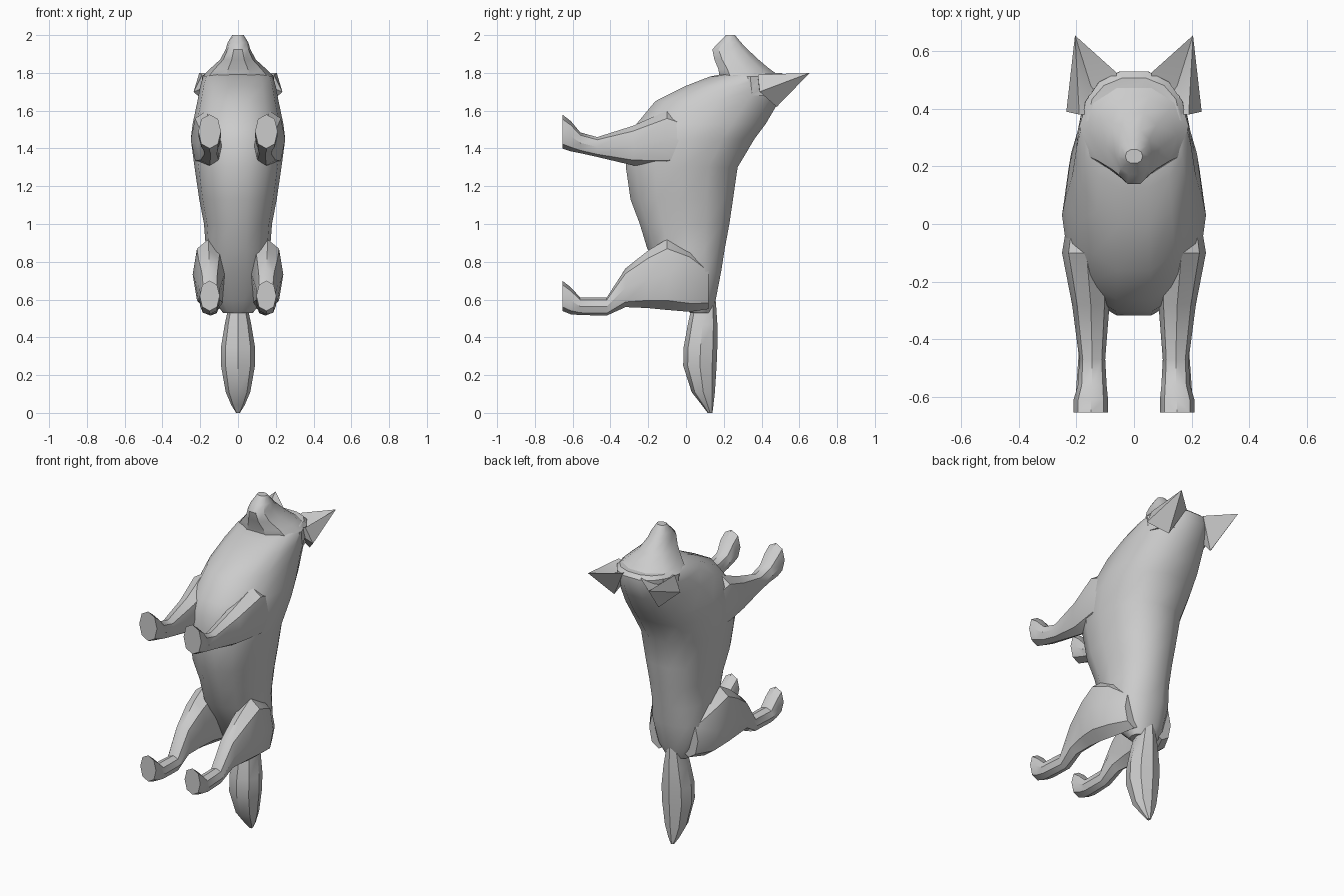
import bpy
import bmesh
from math import sin, cos, pi, radians, copysign

cube = bpy.data.objects.get("Cube")
if cube:
    bpy.data.objects.remove(cube, do_unlink=True)

# Single fur colour
fur = bpy.data.materials.new("grey fur")
fur.use_nodes = True
fur.diffuse_color = (0.6, 0.6, 0.6, 1)
fur.node_tree.nodes["Principled BSDF"].inputs["Base Color"].default_value = fur.diffuse_color


def finish(name, bm, angle=35):
    """Turn a bmesh into a smooth-shaded object with crisp edges kept."""
    bmesh.ops.recalc_face_normals(bm, faces=bm.faces)
    mesh = bpy.data.meshes.new(name)
    bm.to_mesh(mesh)
    bm.free()
    obj = bpy.data.objects.new(name, mesh)
    bpy.context.collection.objects.link(obj)
    mesh.materials.append(fur)
    bpy.ops.object.select_all(action='DESELECT')
    obj.select_set(True)
    bpy.context.view_layer.objects.active = obj
    bpy.ops.object.shade_smooth_by_angle(angle=radians(angle))
    return obj


def soft(value, power):
    return copysign(abs(value) ** power, value)


def loft(name, sections, axis='Z', sides=12, side=1, power=0.9, angle=35):
    """Skin oval sections: (position, low, high, centre x, half width)."""
    bm = bmesh.new()
    rings = []
    for pos, low, high, cx, half in sections:
        ring = []
        for i in range(sides):
            a = 2 * pi * i / sides
            x = side * (cx + half * soft(cos(a), power))
            depth = (low + high) / 2 + (high - low) / 2 * soft(sin(a), power)
            co = (x, depth, pos) if axis == 'Z' else (x, pos, depth)
            ring.append(bm.verts.new(co))
        rings.append(ring)
    for lower, upper in zip(rings, rings[1:]):
        for i in range(sides):
            j = (i + 1) % sides
            bm.faces.new((lower[i], lower[j], upper[j], upper[i]))
    bm.faces.new(rings[0])
    bm.faces.new(rings[-1])
    return finish(name, bm, angle)


# Torso and neck, from rump upward
loft("torso", [
    (0.53, 0.02, 0.13, 0, 0.08),
    (0.60, -0.05, 0.16, 0, 0.13),
    (0.75, -0.13, 0.19, 0, 0.175),
    (0.87, -0.21, 0.21, 0, 0.17),
    (1.00, -0.25, 0.235, 0, 0.18),
    (1.13, -0.30, 0.255, 0, 0.205),
    (1.30, -0.325, 0.28, 0, 0.23),
    (1.45, -0.31, 0.37, 0, 0.25),
    (1.53, -0.27, 0.43, 0, 0.24),
    (1.65, -0.17, 0.50, 0, 0.215),
    (1.73, -0.01, 0.535, 0, 0.20),
    (1.78, 0.12, 0.535, 0, 0.185),
    (1.80, 0.22, 0.51, 0, 0.16),
], sides=14)

# Head tapering to the muzzle
loft("head", [
    (1.68, 0.20, 0.50, 0, 0.19),
    (1.78, 0.17, 0.51, 0, 0.19),
    (1.82, 0.165, 0.45, 0, 0.15),
    (1.87, 0.145, 0.39, 0, 0.095),
    (1.925, 0.135, 0.33, 0, 0.065),
    (1.96, 0.17, 0.295, 0, 0.055),
    (2.00, 0.21, 0.26, 0, 0.03),
], sides=10)

# Bushy tail, tip first
loft("tail", [
    (0.0, 0.115, 0.14, 0, 0.01),
    (0.04, 0.085, 0.145, 0, 0.035),
    (0.11, 0.03, 0.153, 0, 0.065),
    (0.25, -0.015, 0.162, 0, 0.09),
    (0.35, -0.012, 0.166, 0, 0.09),
    (0.47, 0.01, 0.166, 0, 0.07),
    (0.56, 0.03, 0.16, 0, 0.05),
    (0.68, 0.08, 0.15, 0, 0.03),
], sides=8)

FRONT_LEG = [
    (-0.655, 1.40, 1.58, 0.15, 0.06),
    (-0.61, 1.385, 1.545, 0.15, 0.06),
    (-0.56, 1.375, 1.485, 0.145, 0.05),
    (-0.47, 1.355, 1.46, 0.145, 0.045),
    (-0.28, 1.31, 1.52, 0.15, 0.065),
    (-0.10, 1.295, 1.60, 0.165, 0.085),
    (0.08, 1.34, 1.52, 0.16, 0.06),
]
HIND_LEG = [
    (-0.655, 0.54, 0.70, 0.15, 0.053),
    (-0.61, 0.522, 0.665, 0.15, 0.053),
    (-0.56, 0.518, 0.61, 0.15, 0.05),
    (-0.42, 0.515, 0.61, 0.145, 0.045),
    (-0.32, 0.56, 0.765, 0.15, 0.055),
    (-0.20, 0.555, 0.86, 0.155, 0.075),
    (-0.10, 0.545, 0.92, 0.155, 0.085),
    (0.02, 0.535, 0.87, 0.14, 0.085),
    (0.12, 0.55, 0.78, 0.10, 0.065),
]


def ear(name, side):
    """Pointed ear with a hollow in its upper face."""
    points = dict(
        tip=(0.205, 0.655, 1.80), outer=(0.235, 0.39, 1.70),
        inner=(0.06, 0.525, 1.79), back=(0.15, 0.48, 1.62),
        front=(0.19, 0.38, 1.79), dish=(0.15, 0.48, 1.75),
        root=(0.08, 0.38, 1.76))
    bm = bmesh.new()
    v = {key: bm.verts.new((side * x, y, z)) for key, (x, y, z) in points.items()}
    for names in ("tip outer back", "tip back inner", "tip inner dish",
                  "tip dish front", "tip front outer", "dish inner root",
                  "dish root front", "outer front root", "outer root back",
                  "back root inner"):
        bm.faces.new([v[n] for n in names.split()])
    finish(name, bm)


# Paired parts
for label, side in (("left", 1), ("right", -1)):
    loft(label + "_front_leg", FRONT_LEG, 'Y', 8, side)
    loft(label + "_hind_leg", HIND_LEG, 'Y', 8, side)
    ear(label + "_ear", side)
